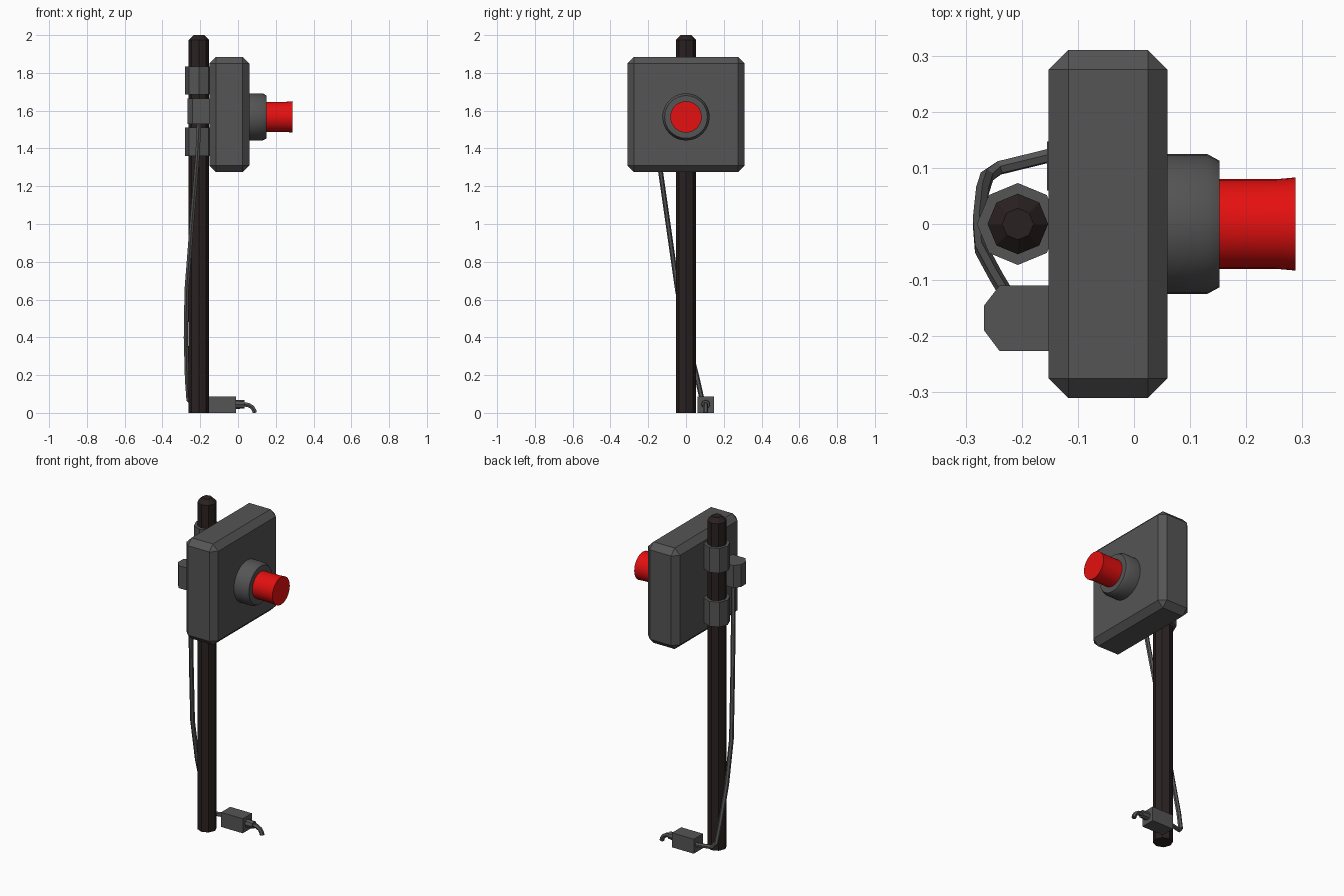
import bpy, bmesh, math
from mathutils import Vector

if "Cube" in bpy.data.objects:
    bpy.data.objects.remove(bpy.data.objects["Cube"])


def material(name, r, g, b):
    m = bpy.data.materials.new(name)
    m.use_nodes = True
    m.diffuse_color = (r, g, b, 1)
    m.node_tree.nodes["Principled BSDF"].inputs["Base Color"].default_value = (r, g, b, 1)
    return m


grey = material("dark grey", 0.09, 0.09, 0.09)
brown = material("blackish brown", 0.023, 0.015, 0.015)
red = material("red", 0.78, 0.005, 0.005)


def add_object(name, bm, mat):
    bmesh.ops.recalc_face_normals(bm, faces=bm.faces)
    mesh = bpy.data.meshes.new(name)
    bm.to_mesh(mesh)
    bm.free()
    mesh.materials.append(mat)
    ob = bpy.data.objects.new(name, mesh)
    bpy.context.collection.objects.link(ob)
    return ob


def loft(name, rings, mat):
    """Skin a list of equal-length point rings and cap both ends."""
    bm = bmesh.new()
    rows = [[bm.verts.new(p) for p in ring] for ring in rings]
    n = len(rows[0])
    for a, b in zip(rows, rows[1:]):
        for i in range(n):
            j = (i + 1) % n
            bm.faces.new((a[i], a[j], b[j], b[i]))
    bm.faces.new(rows[0])
    bm.faces.new(rows[-1])
    return add_object(name, bm, mat)


def turned(name, profile, centre, axis, sides, mat):
    """Turn (position, radius) pairs around the x or z axis."""
    rings = []
    for pos, r in profile:
        ring = []
        for i in range(sides):
            a = math.tau * i / sides
            u, v = r * math.cos(a), r * math.sin(a)
            offset = Vector((u, v, pos)) if axis == "z" else Vector((pos, u, v))
            ring.append(Vector(centre) + offset)
        rings.append(ring)
    return loft(name, rings, mat)


def box(name, low, high, mat, bevel=0):
    bm = bmesh.new()
    bmesh.ops.create_cube(bm, size=1)
    low, high = Vector(low), Vector(high)
    for v in bm.verts:
        v.co = (low + high) / 2 + v.co * (high - low)
    if bevel:
        bmesh.ops.bevel(bm, geom=bm.edges[:], offset=bevel, segments=1, affect="EDGES")
    return add_object(name, bm, mat)


def cable(name, points, radius, mat):
    """Sweep a low-poly round section along a path."""
    pts = [Vector(p) for p in points]
    rings = []
    side = Vector((0, 1, 0))
    for i, p in enumerate(pts):
        t = (pts[min(i + 1, len(pts) - 1)] - pts[max(i - 1, 0)]).normalized()
        side = (side - t * side.dot(t)).normalized()
        up = t.cross(side)
        rings.append([p + radius * (side * math.cos(a) + up * math.sin(a))
                      for a in (math.tau * k / 6 for k in range(6))])
    return loft(name, rings, mat)


def smooth(ob, angle):
    bpy.ops.object.select_all(action="DESELECT")
    ob.select_set(True)
    bpy.context.view_layer.objects.active = ob
    bpy.ops.object.shade_smooth_by_angle(angle=math.radians(angle))


# Pole and its two clamps
POLE = (-0.207, 0, 0)
turned("pole", [(0, 0.054), (1.975, 0.054), (2, 0.028)], POLE, "z", 8, brown)
for label, z in (("lower", 1.36), ("upper", 1.685)):
    turned(label + "_clamp", [(z, 0.073), (z + 0.15, 0.073)], POLE, "z", 8, grey)

# Chamfered control panel
box("panel", (-0.152, -0.31, 1.275), (0.06, 0.31, 1.885), grey, 0.035)

# Push button and its collar
HUB = (0, 0, 1.567)
collar = turned("button_collar", [(0.05, 0.125), (0.13, 0.125), (0.152, 0.113)],
                HUB, "x", 32, grey)
smooth(collar, 50)
button = turned("button", [(0.145, 0.08), (0.255, 0.08), (0.288, 0.083)],
                HUB, "x", 32, red)
smooth(button, 40)

# Cable outlet behind the panel
outline = [(-0.145, -0.11), (-0.24, -0.11), (-0.267, -0.145),
           (-0.267, -0.19), (-0.24, -0.226), (-0.145, -0.226)]
loft("cable_outlet", [[(x, y, z) for x, y in outline] for z in (1.53, 1.665)], grey)

# Cable hanging around the pole to the ground adapter
cable("hanging_cable",
      [(-0.205, -0.16, 1.56), (-0.215, -0.145, 1.35), (-0.245, -0.095, 1.0),
       (-0.272, -0.045, 0.65), (-0.276, 0.005, 0.4), (-0.27, 0.06, 0.18),
       (-0.262, 0.085, 0.07), (-0.24, 0.1, 0.045), (-0.15, 0.122, 0.045)],
      0.013, grey)

# Ground adapter with its gland and outgoing cable
box("adapter", (-0.155, 0.06, 0), (-0.01, 0.147, 0.088), grey)
turned("adapter_gland", [(-0.012, 0.024), (0.035, 0.022)], (0, 0.104, 0.045), "x", 8, grey)
cable("outgoing_cable",
      [(0.03, 0.104, 0.045), (0.055, 0.104, 0.042), (0.075, 0.104, 0.03),
       (0.086, 0.104, 0.012), (0.088, 0.104, 0)], 0.013, grey)
